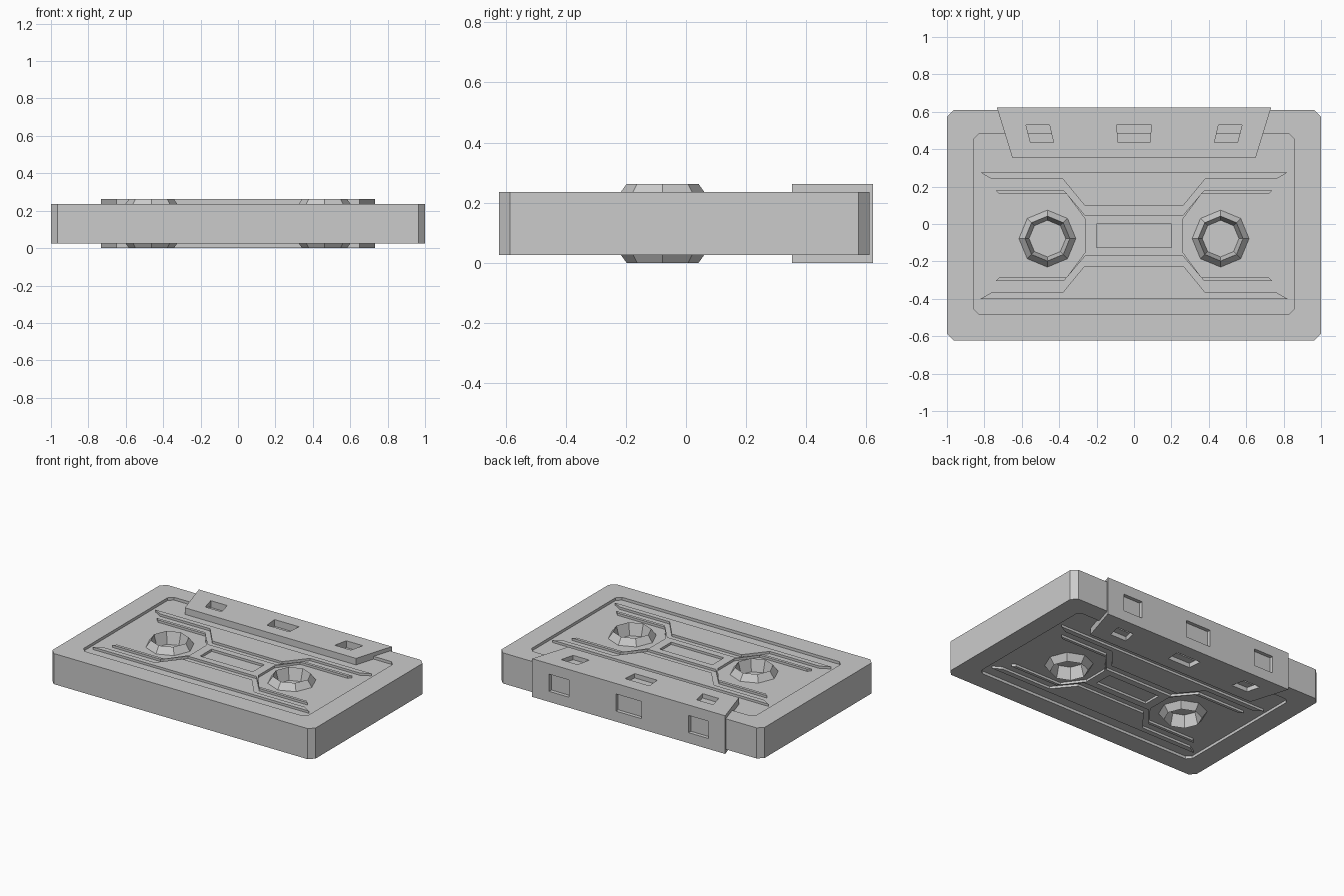
import bpy, bmesh, math

if "Cube" in bpy.data.objects:
    bpy.data.objects.remove(bpy.data.objects["Cube"])

H = 0.262            # total thickness
YC = -0.0625         # centre line of the face pattern
FLOOR, RIB = 0.217, 0.233


def make(name, bm):
    bmesh.ops.recalc_face_normals(bm, faces=bm.faces)
    me = bpy.data.meshes.new(name)
    bm.to_mesh(me)
    bm.free()
    ob = bpy.data.objects.new(name, me)
    bpy.context.collection.objects.link(ob)
    return ob


def loft(name, rings):
    """Closed solid through a list of equal-sized vertex rings."""
    bm = bmesh.new()
    vs = [[bm.verts.new(p) for p in r] for r in rings]
    n = len(vs[0])
    for a, b in zip(vs, vs[1:]):
        for i in range(n):
            j = (i + 1) % n
            bm.faces.new((a[i], a[j], b[j], b[i]))
    bm.faces.new(vs[0][::-1])
    bm.faces.new(vs[-1])
    return make(name, bm)


def prism(name, pts, z0, z1, top=True):
    """Extruded outline; top=False places it mirrored on the underside."""
    if not top:
        z0, z1 = H - z1, H - z0
    return loft(name, [[(x, y, z) for x, y in pts] for z in (z0, z1)])


def rect(x0, x1, y0, y1, c=0.0):
    if not c:
        return [(x0, y0), (x1, y0), (x1, y1), (x0, y1)]
    return [(x0 + c, y0), (x1 - c, y0), (x1, y0 + c), (x1, y1 - c),
            (x1 - c, y1), (x0 + c, y1), (x0, y1 - c), (x0, y0 + c)]


def flip_x(pts):
    return [(-x, y) for x, y in reversed(pts)]


def cut(ob, cutter):
    cutter.hide_render = True
    m = ob.modifiers.new("cut", 'BOOLEAN')
    m.operation, m.solver, m.object = 'DIFFERENCE', 'EXACT', cutter
    bpy.context.view_layer.objects.active = ob
    bpy.ops.object.modifier_apply(modifier=m.name)
    bpy.data.objects.remove(cutter)


# main shell with recessed faces, hub holes and room for the tape head block
shell = prism("shell", rect(-1, 1, -0.622, 0.61, 0.036), 0.026, 0.236)
for top in (True, False):
    cut(shell, prism("cutter", rect(-0.855, 0.855, -0.485, 0.485, 0.03), FLOOR, 0.3, top))
cut(shell, prism("cutter", rect(-0.62, 0.62, 0.40, 0.7), -0.1, 0.4))


def octagon(cx, r, z):
    return [(cx + r * math.cos(i * math.pi / 4),
             -0.078 + r * math.sin(i * math.pi / 4), z) for i in range(8)]


# reel hubs: sloped octagonal collars with sunken centres on both faces
for side, cx in (("left", -0.463), ("right", 0.463)):
    cut(shell, loft("cutter", [octagon(cx, 0.135, z) for z in (-0.1, 0.4)]))
    half = [(0.098, 0.18), (0.12, H), (0.153, FLOOR - 0.001)]
    prof = [(r, H - z) for r, z in half] + half[::-1]
    loft("hub_" + side, [octagon(cx, r, z) for r, z in prof])

# raised ribs and centre plate with window, on both faces
strip = [(0.265, 0.1625), (0.38, 0.3025), (0.76, 0.3025), (0.82, 0.3375)]
strip += flip_x(strip)
quad = [(0.26, 0.0875), (0.36, 0.2225), (0.72, 0.2225),
        (0.74, 0.2425), (0.375, 0.2425), (0.26, 0.1075)]
plate = quad + flip_x(quad)
plate += [(-x, -y) for x, y in plate]
for top, face in ((True, "top"), (False, "bottom")):
    for s, row in ((1, "back"), (-1, "front")):
        prism(f"rib_{row}_{face}", [(x, YC + s * y) for x, y in strip],
              FLOOR - 0.003, RIB, top)
    p = prism("centre_plate_" + face, [(x, YC + y) for x, y in plate],
              FLOOR - 0.003, RIB, top)
    cut(p, prism("cutter", rect(-0.2, 0.2, -0.125, 0.0), 0.15, 0.3, top))

# tape head block: trapezoid standing proud of the shell
head = prism("head_block", [(-0.65, 0.352), (0.65, 0.352), (0.733, 0.622), (-0.733, 0.622)], 0, H)
side_pocket = [(0.435, 0.435), (0.55, 0.435), (0.58, 0.53), (0.45, 0.53)]
side_pocket = [(0.43, 0.435), (0.553, 0.435), (0.578, 0.53), (0.452, 0.53)]
mid_pocket = [(-0.085, 0.435), (0.085, 0.435), (0.093, 0.53), (-0.093, 0.53)]
for pocket in (side_pocket, mid_pocket, flip_x(side_pocket)):
    # stepped pockets: the back half sits deeper than the front half
    xs = [p[0] for p in sorted(pocket, key=lambda p: (p[1], p[0]))]
    ml, mr = (xs[0] + xs[2]) / 2, (xs[1] + xs[3]) / 2
    deep = [(ml, 0.483), (mr, 0.483), (xs[3], 0.53), (xs[2], 0.53)]
    for top in (True, False):
        cut(head, prism("cutter", pocket, 0.232, 0.3, top))
        cut(head, prism("cutter", deep, 0.215, 0.3, top))
# openings in the back edge
for cx, w in ((-0.53, 0.075), (0, 0.097), (0.53, 0.075)):
    cut(head, prism("cutter", rect(cx - w, cx + w, 0.597, 0.7), 0.072, 0.19))
